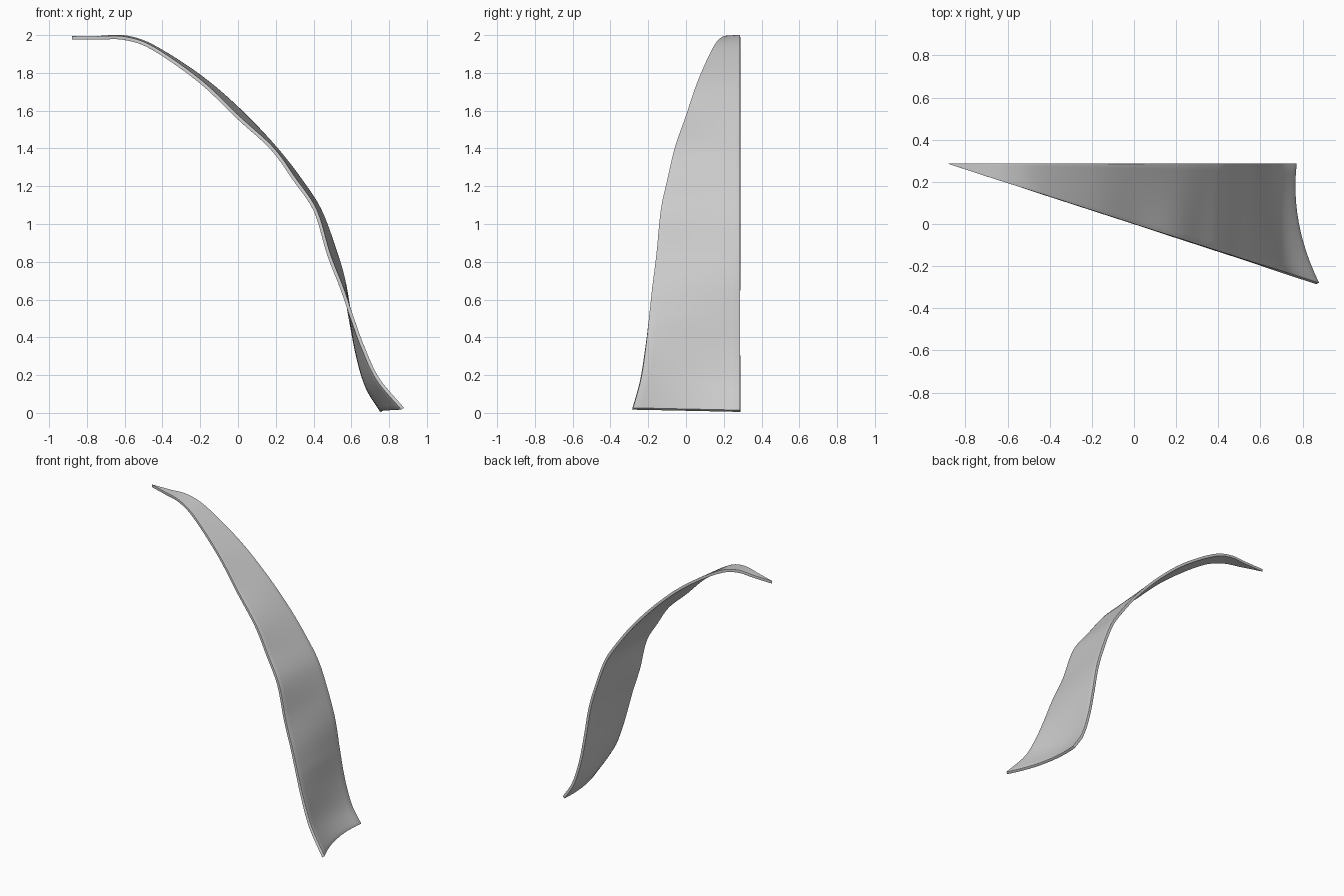
import bpy
import bmesh
from mathutils import Vector

default_cube = bpy.data.objects.get("Cube")
if default_cube:
    bpy.data.objects.remove(default_cube, do_unlink=True)

BACK_Y = 0.285      # the back edge lies in one plane
SLANT = -0.324      # the front edge lies in a slanted vertical plane
THICKNESS = 0.018
STEPS = 6           # smooth rows between two stations
COLUMNS = 12        # smooth columns across the blade

# Stations from tip to foot: front edge x, z and back edge x, z
STATIONS = [
    (-.88, 1.985, -.88, 1.985),
    (-.74, 1.985, -.74, 1.987),
    (-.6, 1.983, -.6, 1.99),
    (-.45, 1.93, -.45, 1.94),
    (-.2, 1.755, -.2, 1.78),
    (0, 1.565, .01, 1.6),
    (.18, 1.4, .2, 1.4),
    (.3, 1.235, .34, 1.22),
    (.41, 1.07, .435, 1.07),
    (.48, .84, .51, .87),
    (.55, .66, .56, .7),
    (.605, .5, .595, .5),
    (.66, .35, .635, .3),
    (.74, .18, .69, .13),
    (.872, .022, .765, .01),
]


def smooth_rows(rows, steps):
    """Pass a smooth curve through all the station rows."""
    points = [Vector(row) for row in rows]
    padded = [2 * points[0] - points[1]] + points + [2 * points[-1] - points[-2]]
    result = []
    for a, b, c, d in zip(padded, padded[1:], padded[2:], padded[3:]):
        for step in range(steps):
            t = step / steps
            result.append(b + (c - a) * t / 2
                          + (a - b * 2.5 + c * 2 - d / 2) * t ** 2
                          + (d - a + (b - c) * 3) * t ** 3 / 2)
    result.append(points[-1])
    return result


def blade_row(station):
    """Return the points across the blade, from front edge to back edge."""
    front_x, front_z, back_x, back_z = station
    front = Vector((front_x, front_x * SLANT, front_z))
    back = Vector((back_x, BACK_Y + 0.002, back_z))
    # The foot is hollowed across its width
    hollow = 0.045 * max(0, 1 - front_z / 0.5)
    row = []
    for column in range(COLUMNS + 1):
        v = column / COLUMNS
        point = front.lerp(back, v)
        point.x -= hollow * 4 * v * (1 - v)
        row.append(point)
    return row


# Curved sheet
bm = bmesh.new()
grid = [[bm.verts.new(p) for p in blade_row(s)]
        for s in smooth_rows(STATIONS, STEPS)]
for upper, lower in zip(grid, grid[1:]):
    for i in range(COLUMNS):
        bm.faces.new((upper[i], lower[i], lower[i + 1], upper[i + 1]))
bmesh.ops.recalc_face_normals(bm, faces=bm.faces)
mesh = bpy.data.meshes.new("curved_blade")
bm.to_mesh(mesh)
bm.free()

blade = bpy.data.objects.new("curved_blade", mesh)
bpy.context.collection.objects.link(blade)

# Even thickness with softened rims
solid = blade.modifiers.new("thickness", 'SOLIDIFY')
solid.thickness = THICKNESS
solid.offset = 0
rim = blade.modifiers.new("soft_rim", 'BEVEL')
rim.width = 0.005
rim.segments = 2
rim.limit_method = 'ANGLE'

# Plain grey finish
grey = bpy.data.materials.new("light_grey")
grey.use_nodes = True
colour = (0.6, 0.6, 0.6, 1)
grey.diffuse_color = colour
grey.node_tree.nodes["Principled BSDF"].inputs["Base Color"].default_value = colour
mesh.materials.append(grey)

# Smooth shading
mesh.shade_smooth()
